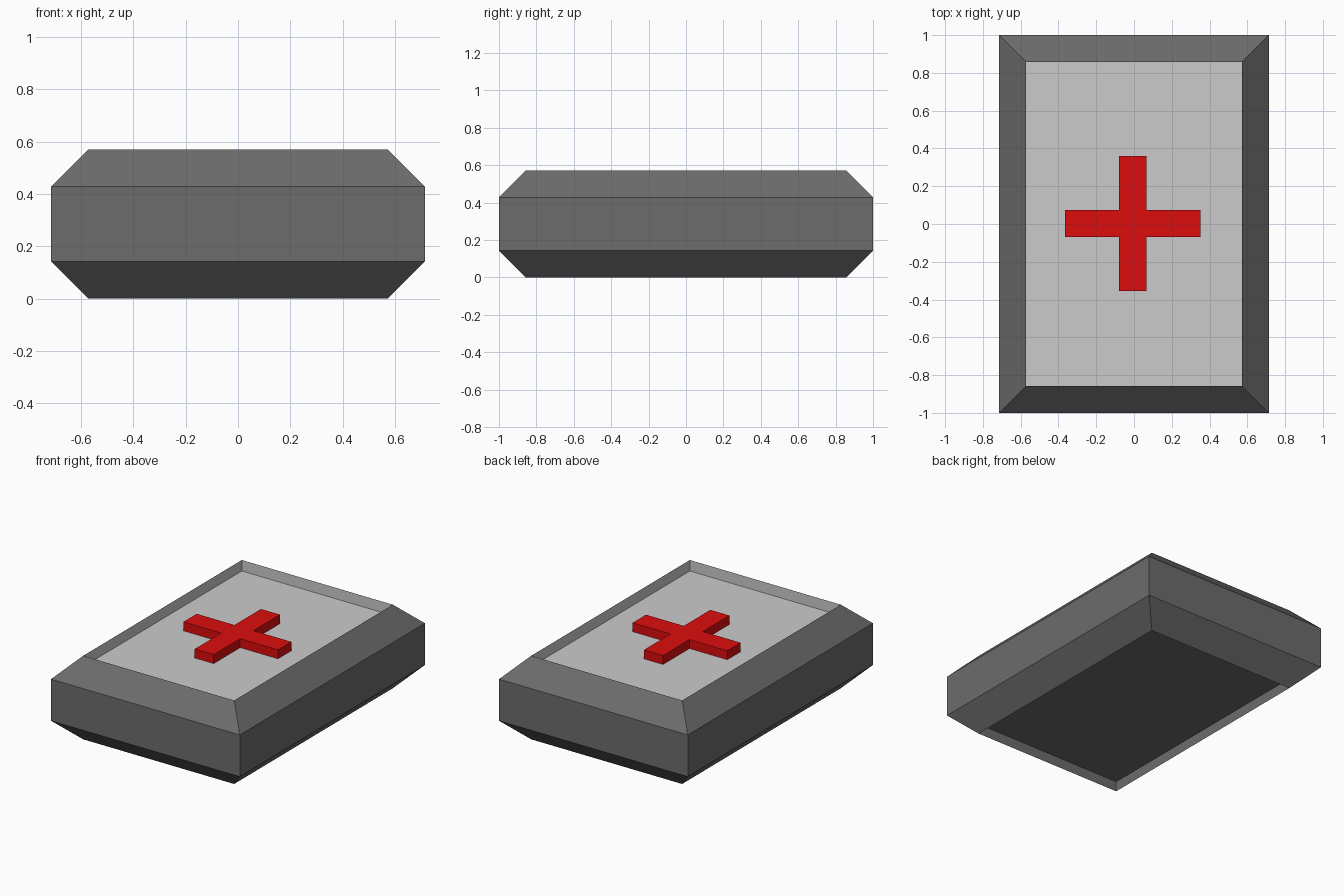
import bpy, bmesh

if "Cube" in bpy.data.objects:
    bpy.data.objects.remove(bpy.data.objects["Cube"])


def material(name, r, g, b):
    m = bpy.data.materials.new(name)
    m.diffuse_color = (r, g, b, 1)
    m.use_nodes = True
    m.node_tree.nodes["Principled BSDF"].inputs["Base Color"].default_value = m.diffuse_color
    return m


DARK = material("dark grey", 0.15, 0.15, 0.15)
LIGHT = material("light grey", 0.60, 0.60, 0.60)
RED = material("red", 0.72, 0.004, 0.004)


def finish(name, bm, *mats):
    bmesh.ops.recalc_face_normals(bm, faces=bm.faces)
    mesh = bpy.data.meshes.new(name)
    bm.to_mesh(mesh)
    bm.free()
    for m in mats:
        mesh.materials.append(m)
    ob = bpy.data.objects.new(name, mesh)
    bpy.context.collection.objects.link(ob)
    return ob


# Case: rectangular rings lofted from the bottom recess, around the
# bevelled sides, and down into the top recess
HX, HY, H, C = 0.714, 1.0, 0.571, 0.143
TOP_DEPTH, BOTTOM_DEPTH = 0.075, 0.07
levels = [(C, BOTTOM_DEPTH), (C, 0), (0, C), (0, H - C), (C, H), (C, H - TOP_DEPTH)]

bm = bmesh.new()
rings = []
for inset, z in levels:
    x, y = HX - inset, HY - inset
    rings.append([bm.verts.new((sx * x, sy * y, z))
                  for sx, sy in ((-1, -1), (1, -1), (1, 1), (-1, 1))])
for k in range(len(rings) - 1):
    a, b = rings[k], rings[k + 1]
    for i in range(4):
        j = (i + 1) % 4
        f = bm.faces.new((a[i], a[j], b[j], b[i]))
        f.material_index = 1 if k == len(rings) - 2 else 0  # top recess walls
bm.faces.new(rings[0][::-1])
bm.faces.new(rings[-1]).material_index = 1  # recessed lid panel
finish("case", bm, DARK, LIGHT)

# Raised cross: plus-shaped outline extruded up from the recessed panel
ARM, W = 0.358, 0.072
CX, CY = -0.007, 0.003
Z0, Z1 = H - TOP_DEPTH, 0.557
quarter = [(ARM, -W), (ARM, W), (W, W)]
outline = []
for _ in range(4):
    outline += quarter
    quarter = [(-y, x) for x, y in quarter]

bm = bmesh.new()
low = [bm.verts.new((CX + x, CY + y, Z0)) for x, y in outline]
high = [bm.verts.new((CX + x, CY + y, Z1)) for x, y in outline]
bm.faces.new(low[::-1])
bm.faces.new(high)
for i in range(len(low)):
    j = (i + 1) % len(low)
    bm.faces.new((low[i], low[j], high[j], high[i]))
finish("cross", bm, RED)
